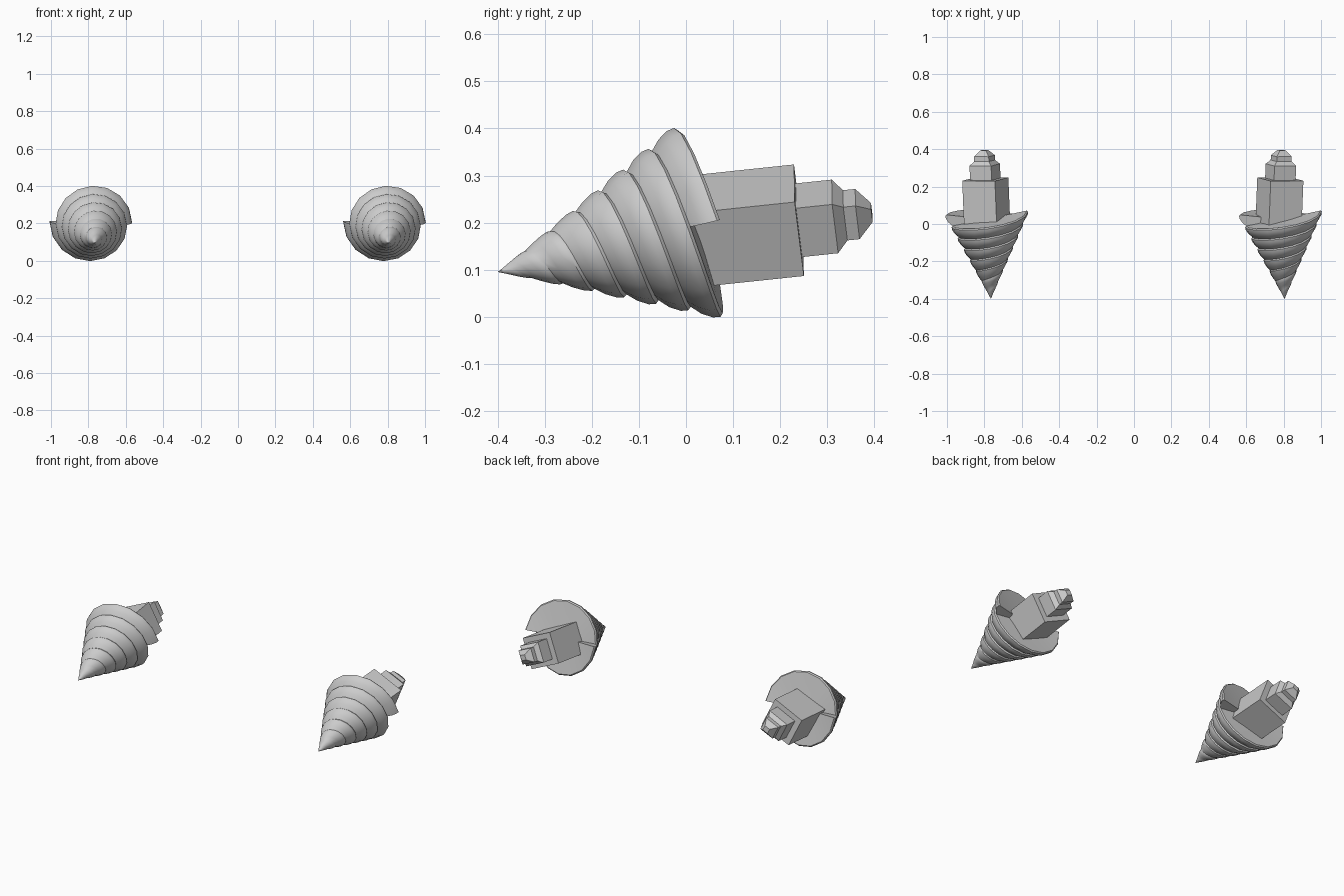
import bpy, math
from mathutils import Vector

if "Cube" in bpy.data.objects:
    bpy.data.objects.remove(bpy.data.objects["Cube"])

SPACING = 0.063      # axial distance between neighbouring threads
STEP = math.pi / 8   # 16 sides around
PROFILE = [(0, -0.010), (0.1, -0.001), (0.35, 0.004), (0.7, 0.001), (1, -0.010)]


def add_object(name, verts, faces, smooth):
    mesh = bpy.data.meshes.new(name)
    mesh.from_pydata(verts, [], faces)
    mesh.validate()
    obj = bpy.data.objects.new(name, mesh)
    bpy.context.collection.objects.link(obj)
    bpy.ops.object.select_all(action='DESELECT')
    obj.select_set(True)
    bpy.context.view_layer.objects.active = obj
    bpy.ops.object.mode_set(mode='EDIT')
    bpy.ops.mesh.select_all(action='SELECT')
    bpy.ops.mesh.remove_doubles(threshold=0.0005)
    bpy.ops.mesh.normals_make_consistent(inside=False)
    bpy.ops.object.mode_set(mode='OBJECT')
    if smooth:
        bpy.ops.object.shade_smooth_by_angle(angle=math.radians(35))
    return obj


# Drill bit: two-start threaded cone, tip leaning down and forward
def drill_bit(name, tip, base):
    axis = (base - tip).normalized()
    right = Vector((1, 0, 0))
    right = (right - axis * right.dot(axis)).normalized()
    up = right.cross(axis)
    if up.z < 0:
        up = -up
    verts, faces = [], []

    def point(angle, s, bump):
        s = max(s, 0)
        r = max(0.475 * s + bump * min(1, s / 0.3), 0)
        return tip + axis * s + (right * math.cos(angle) + up * math.sin(angle)) * r

    n = len(PROFILE)
    turns = int(0.475 / SPACING * 8) + 2
    center_s = 0.44
    for start in (0, math.pi):
        first = len(verts)
        for i in range(turns):
            a = i * STEP
            back = 0.475 - SPACING * a / math.pi
            for u, bump in PROFILE:
                verts.append(point(start + a - 0.03, back - u * SPACING, bump))
        for i in range(turns - 1):
            for j in range(n - 1):
                k = first + i * n + j
                faces.append((k, k + 1, k + n + 1, k + n))
        # spiral back cap and the step where the thread ends
        c = len(verts)
        verts.append(tip + axis * center_s)
        for i in range(8):
            faces.append((first + i * n, first + (i + 1) * n, c))
        for j in range(n - 1):
            faces.append((first + j, first + j + 1, c))
    return add_object(name, verts, faces, True)


# Stepped square handle behind the bit, rolled toward the inside
def handle(name, origin, side):
    d = Vector((0.04 * side, 0.993, 0.105)).normalized()
    roll = math.radians(24.6)
    u = Vector((math.cos(roll) * side, 0, -math.sin(roll)))
    u = (u - d * u.dot(d)).normalized()
    v = d.cross(u)
    steps = [(-0.29, 1), (0, 1), (0, 0.66), (0.077, 0.66),
             (0.099, 0.45), (0.125, 0.45), (0.156, 0.17)]
    verts, faces = [], []
    for t, k in steps:
        for a, b in ((-1, -1), (1, -1), (1, 1), (-1, 1)):
            verts.append(origin + d * t + u * (a * k * 0.096) + v * (b * k * 0.087))
    for i in range(len(steps) - 1):
        for j in range(4):
            m = (j + 1) % 4
            faces.append((i * 4 + j, i * 4 + m, i * 4 + 4 + m, i * 4 + 4 + j))
    last = len(verts) - 4
    faces += [(3, 2, 1, 0), (last, last + 1, last + 2, last + 3)]
    return add_object(name, verts, faces, False)


# The bits are copies; the handles are mirrored
for label, shift, side, hx in (("right", 0, 1, 0.7825), ("left", -1.57, -1, -0.795)):
    drill_bit(label + "_drill_bit", Vector((0.805 + shift, -0.40, 0.095)),
              Vector((0.785 + shift, 0.01, 0.197)))
    handle(label + "_drill_handle", Vector((hx, 0.24, 0.205)), side)
